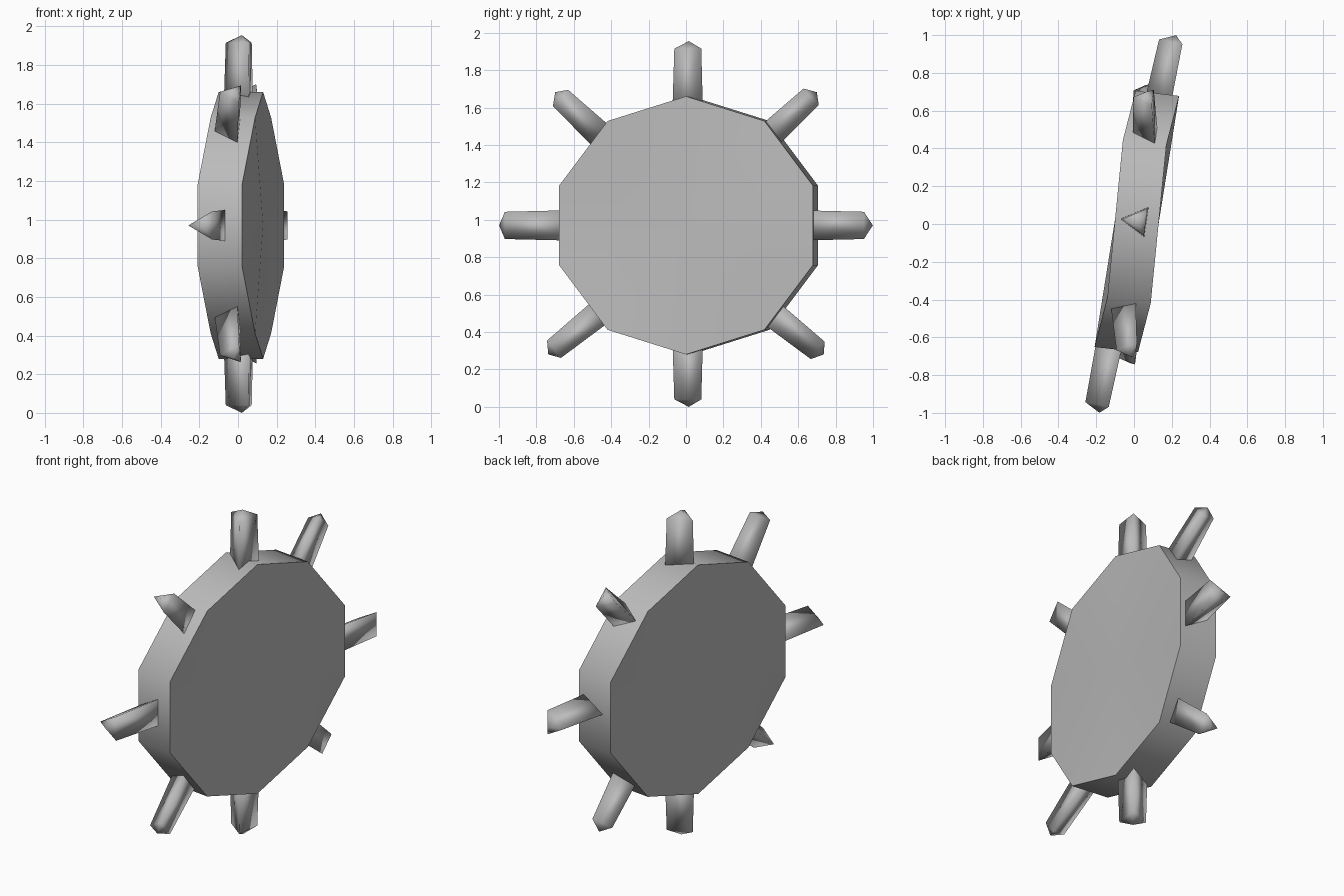
import bpy, bmesh, math
from mathutils import Vector

cube = bpy.data.objects.get("Cube")
if cube:
    bpy.data.objects.remove(cube, do_unlink=True)

grey = bpy.data.materials.new("plain_grey")
grey.use_nodes = True
colour = (0.5, 0.5, 0.5, 1)
grey.diffuse_color = colour
grey.node_tree.nodes["Principled BSDF"].inputs["Base Color"].default_value = colour

HUB_Z = 0.97
SIDES = 10


def finish(name, bm, angle):
    """Turn a bmesh into a shaded, coloured object."""
    bmesh.ops.recalc_face_normals(bm, faces=bm.faces)
    mesh = bpy.data.meshes.new(name)
    bm.to_mesh(mesh)
    bm.free()
    mesh.materials.append(grey)
    obj = bpy.data.objects.new(name, mesh)
    bpy.context.collection.objects.link(obj)
    bpy.ops.object.select_all(action='DESELECT')
    obj.select_set(True)
    bpy.context.view_layer.objects.active = obj
    bpy.ops.object.shade_smooth_by_angle(angle=math.radians(angle))


# Ten-sided disc, turned about the vertical and slightly warped
def build_disc():
    bm = bmesh.new()
    rings = []
    for cx, cy in ((0.13, 0.0), (-0.10, 0.027)):
        ring = []
        for i in range(SIDES):
            a = math.tau * i / SIDES
            s = math.sin(a)
            warp = 0.12 * s * abs(s)
            ring.append(bm.verts.new((cx + warp, cy + 0.713 * s,
                                      HUB_Z + 0.69 * math.cos(a))))
        centre = bm.verts.new((cx, cy, HUB_Z))
        for i in range(SIDES):
            bm.faces.new((centre, ring[i], ring[(i + 1) % SIDES]))
        rings.append(ring)
    for i in range(SIDES):
        j = (i + 1) % SIDES
        bm.faces.new((rings[0][i], rings[0][j], rings[1][j], rings[1][i]))
    finish("disc", bm, 50)


# Three-sided tapered spike with a low pointed tip
def build_spike(name, start, end, r_start, r_end, tip=0.04):
    start, end = Vector(start), Vector(end)
    axis = (end - start).normalized()
    u = Vector((-1, 0.13, 0))
    u = (u - axis * u.dot(axis)).normalized()
    w = axis.cross(u)
    bm = bmesh.new()
    rings = []
    for c, r in ((start, r_start), (end, r_end)):
        rings.append([bm.verts.new(c + r * (u * math.cos(a) + w * math.sin(a)))
                      for a in (math.tau * k / 3 for k in range(3))])
    apex = bm.verts.new(end + axis * tip)
    bm.faces.new(rings[0])
    for i in range(3):
        j = (i + 1) % 3
        bm.faces.new((rings[0][i], rings[0][j], rings[1][j], rings[1][i]))
        bm.faces.new((rings[1][i], rings[1][j], apex))
    finish(name, bm, 180)


build_disc()

# Upright spikes
for name, d, reach in (("top_spike", 1, 0.945), ("bottom_spike", -1, 0.93)):
    build_spike(name, (0.02, 0.015, HUB_Z + d * 0.58),
                (0.02, 0.015, HUB_Z + d * reach), 0.096, 0.084)

# Front and back spikes follow the turn of the disc
for name, d in (("front_spike", -1), ("back_spike", 1)):
    build_spike(name, (0.02 + d * 0.12, d * 0.6, HUB_Z),
                (0.02 + d * 0.195, d * 0.96, HUB_Z), 0.094, 0.084)

# Diagonal spikes stay nearly in line with the hub
for side, d, x0, x1 in (("front", -1, -0.04, -0.024), ("back", 1, 0.078, 0.065)):
    build_spike("upper_" + side + "_spike", (x0, d * 0.43, HUB_Z + 0.46),
                (x1, d * 0.67, HUB_Z + 0.685), 0.084, 0.069)
    build_spike("lower_" + side + "_spike", (x0, d * 0.43, HUB_Z - 0.445),
                (x1, d * 0.705, HUB_Z - 0.665), 0.084, 0.069)
